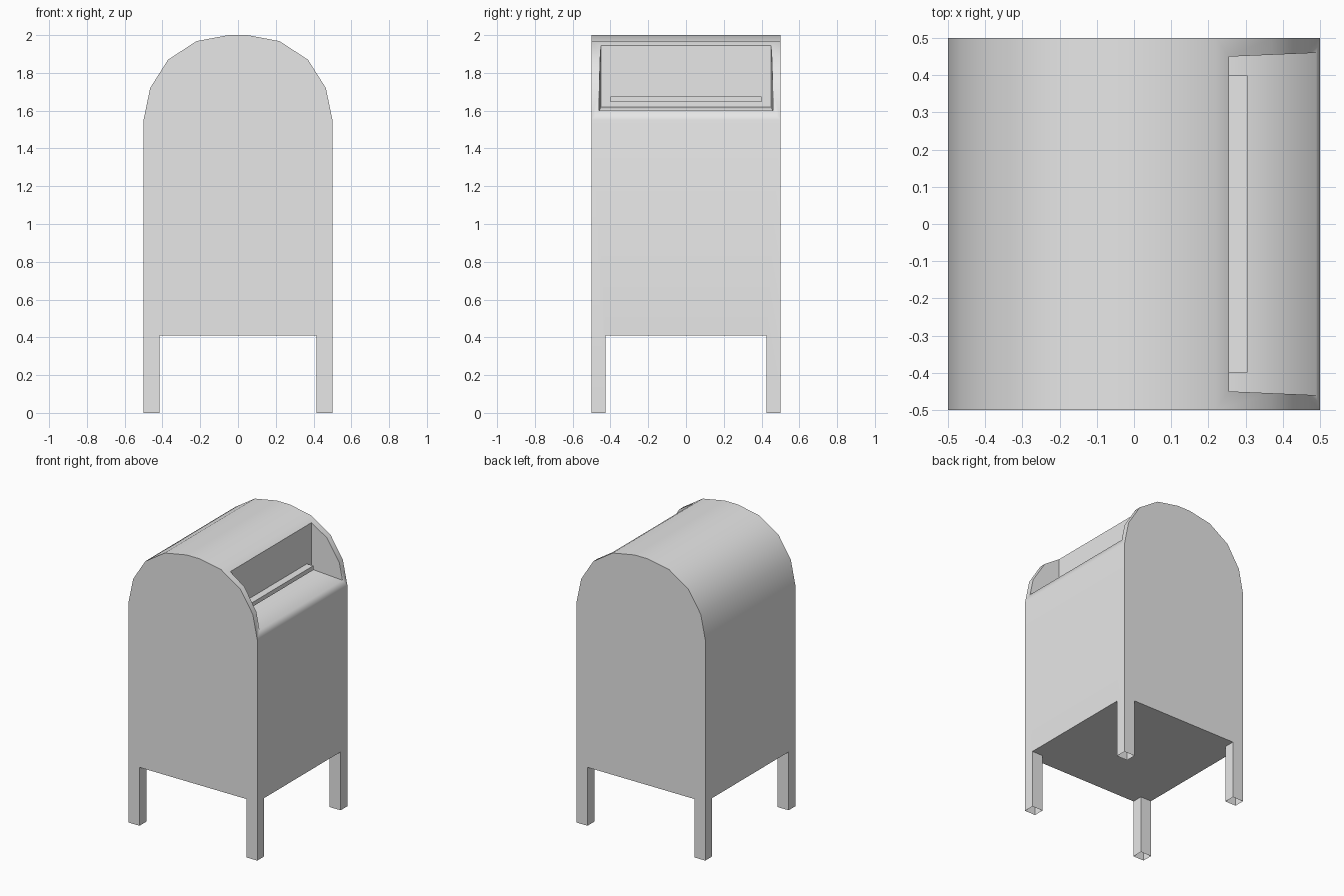
import bpy, bmesh, math
from mathutils import Vector

cube = bpy.data.objects.get("Cube")
if cube:
    bpy.data.objects.remove(cube, do_unlink=True)

grey = bpy.data.materials.new("light_grey")
grey.use_nodes = True
grey.diffuse_color = (0.8, 0.8, 0.8, 1)
grey.node_tree.nodes["Principled BSDF"].inputs["Base Color"].default_value = (0.8, 0.8, 0.8, 1)

BASE = 0.41               # underside of the box
LEG_X, LEG_Y = 0.415, 0.425   # inner faces of the legs


def prism(name, points):
    """Extrude an outline of (x, z, half depth) points along y."""
    bm = bmesh.new()
    front = [bm.verts.new((x, -d, z)) for x, z, d in points]
    back = [bm.verts.new((x, d, z)) for x, z, d in points]
    bm.faces.new(front)
    bm.faces.new(back[::-1])
    n = len(points)
    for i in range(n):
        j = (i + 1) % n
        bm.faces.new((front[j], front[i], back[i], back[j]))
    bmesh.ops.recalc_face_normals(bm, faces=bm.faces)
    mesh = bpy.data.meshes.new(name)
    bm.to_mesh(mesh)
    bm.free()
    obj = bpy.data.objects.new(name, mesh)
    bpy.context.collection.objects.link(obj)
    mesh.materials.append(grey)
    return obj


# Box with a domed top
half = [(0.5, BASE), (0.5, 1.55), (0.465, 1.72), (0.37, 1.87), (0.22, 1.968), (0.05, 2.0)]
outline = half + [(-x, z) for x, z in reversed(half)]
body = prism("body", [(x, z, 0.5) for x, z in outline])

# Recess for the mail slot, slightly wider at its mouth
cutter = prism("recess_cutter", [(0.255, 1.62, 0.45), (0.6, 1.59, 0.465),
                                 (0.6, 2.1, 0.465), (0.255, 2.1, 0.45)])
cutter.hide_render = True
cut = body.modifiers.new("recess", "BOOLEAN")
cut.operation = "DIFFERENCE"
cut.solver = "EXACT"
cut.object = cutter
bpy.context.view_layer.objects.active = body
bpy.ops.object.modifier_apply(modifier=cut.name)
bpy.data.objects.remove(cutter, do_unlink=True)

bm = bmesh.new()
bm.from_mesh(body.data)


def underside():
    return [f for f in bm.faces if f.normal.z < -0.99 and f.calc_center_median().z < BASE + 0.01]


# Divide the underside and draw its corners down into hollow legs
for axis, offset in ((Vector((1, 0, 0)), LEG_X), (Vector((0, 1, 0)), LEG_Y)):
    for side in (-1, 1):
        faces = underside()
        edges = {e for f in faces for e in f.edges}
        verts = {v for f in faces for v in f.verts}
        bmesh.ops.bisect_plane(bm, geom=list(verts) + list(edges) + faces,
                               plane_co=axis * offset * side, plane_no=axis)
        bm.normal_update()
corners = []
for f in underside():
    c = f.calc_center_median()
    if abs(c.x) > LEG_X and abs(c.y) > LEG_Y:
        corners.append(f)
grown = bmesh.ops.extrude_face_region(bm, geom=corners)["geom"]
bmesh.ops.translate(bm, vec=(0, 0, -BASE),
                    verts=[g for g in grown if isinstance(g, bmesh.types.BMVert)])
ends = [g for g in grown if isinstance(g, bmesh.types.BMFace)]
bmesh.ops.delete(bm, geom=ends + [f for f in corners if f.is_valid], context="FACES_ONLY")
bmesh.ops.dissolve_limit(bm, angle_limit=math.radians(1), verts=bm.verts, edges=bm.edges)
bmesh.ops.recalc_face_normals(bm, faces=bm.faces)

# Smooth dome, crisp corners, and a soft lip where the recess meets the side
for f in bm.faces:
    f.smooth = True
for e in bm.edges:
    lip = all(v.co.x > 0.48 and abs(v.co.z - 1.6) < 0.02 for v in e.verts) and e.calc_length() > 0.5
    e.smooth = lip or (len(e.link_faces) == 2 and e.calc_face_angle() < math.radians(30))
bm.to_mesh(body.data)
bm.free()

# Ledge below the mail slot
prism("slot_ledge", [(0.25, 1.645, 0.4), (0.305, 1.645, 0.4),
                     (0.305, 1.675, 0.4), (0.25, 1.675, 0.4)])
